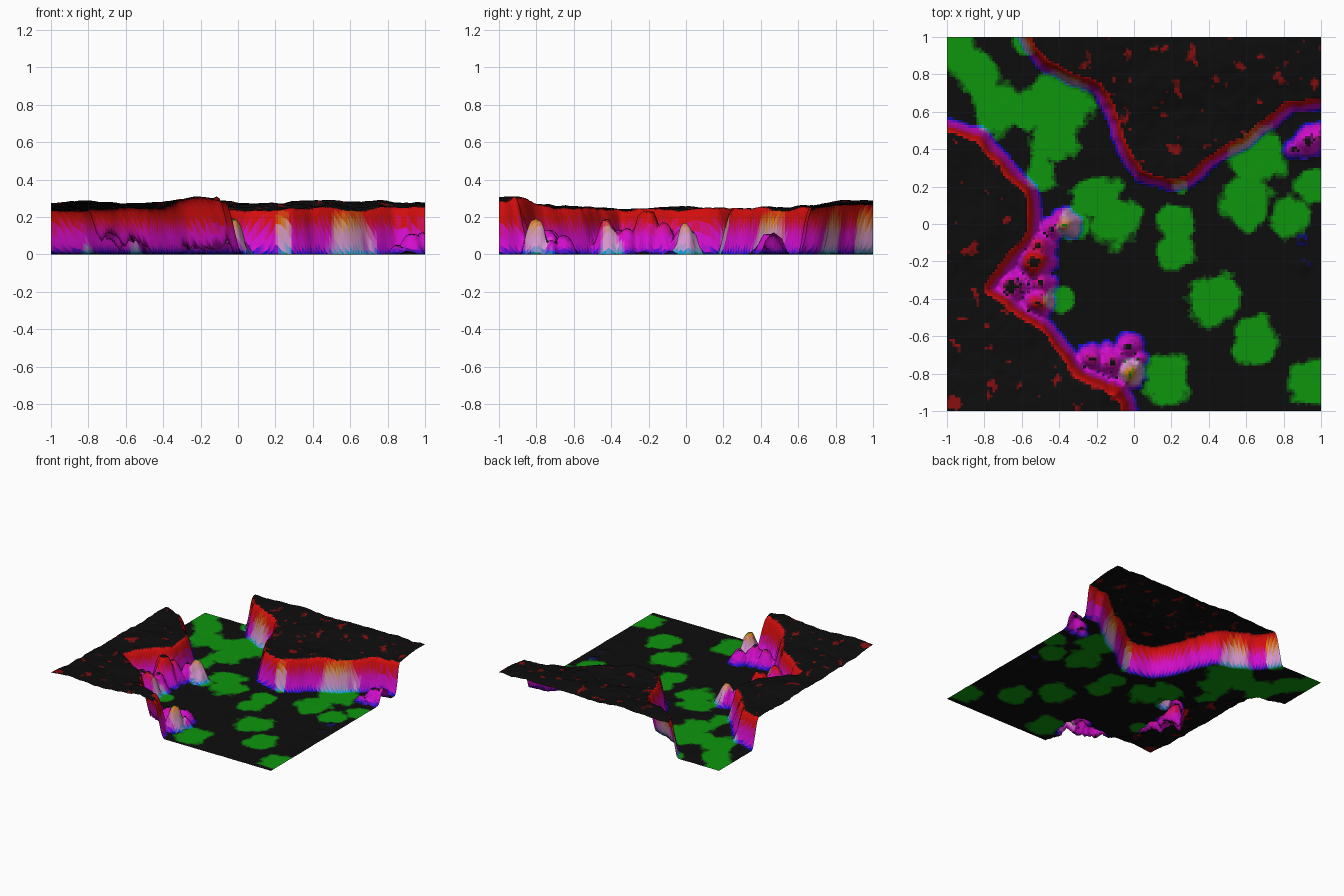
import bpy, math
from mathutils import Vector, noise

if "Cube" in bpy.data.objects:
    bpy.data.objects.remove(bpy.data.objects["Cube"])

N = 140          # grid cells per side

# plateau outlines (mid-line of the cliffs)
WEST = [(-1.5, .53), (-1, .53), (-.82, .48), (-.72, .36), (-.55, .18), (-.52, .08), (-.54, -.08),
        (-.62, -.16), (-.76, -.34), (-.58, -.47), (-.47, -.54), (-.36, -.68), (-.28, -.80),
        (-.16, -.84), (-.05, -.92), (-.02, -1), (-.02, -1.5), (-1.5, -1.5)]
NORTH = [(-.62, 1.5), (-.59, 1), (-.5, .86), (-.36, .78), (-.2, .73), (-.13, .62), (-.07, .4),
         (.03, .26), (.2, .2), (.3, .23), (.45, .36), (.6, .44), (.76, .56), (.84, .62),
         (1, .64), (1.5, .64), (1.5, 1.5)]

# broken ledges and boulders: x, y, radius, height
LEDGES = [(-.37, 0, .09, .17), (-.44, -.03, .08, .13), (-.53, -.2, .12, .23), (-.5, -.12, .1, .17),
          (-.64, -.33, .14, .13), (-.51, -.31, .11, .14), (-.52, -.42, .1, .19), (-.12, -.92, .1, .31),
          (-.02, -.8, .09, .19), (-.12, -.74, .11, .13), (-.03, -.66, .09, .10), (.02, -.72, .06, .08),
          (-.22, -.72, .09, .13), (.93, .44, .1, .11), (.99, .47, .08, .12), (.85, .4, .06, .05),
          (.91, -.22, .05, .02), (.9, -.08, .04, .02)]

# grassy patches: x, y, radius
GRASS = [(-.95, .93, .13), (-.83, .8, .12), (-.72, .62, .15), (-.57, .6, .12), (-.38, .66, .18), (-.42, .47, .14),
         (-.5, .27, .09), (-.2, .14, .14), (-.1, .02, .15), (-.32, 0, .09), (.22, 0, .1),
         (.22, -.15, .11), (.66, .36, .16), (.6, .12, .15), (.83, .03, .12), (.96, .2, .1), (.43, -.4, .15),
         (.64, -.62, .13), (.18, -.82, .14), (.95, -.84, .13), (-.39, -.4, .08), (-.57, .98, .08),
         (-.01, -.8, .08), (.25, .2, .05)]


def fbm(x, y, scale, seed):
    return noise.fractal(Vector((x * scale, y * scale, seed)), 1.0, 2.0, 4)


def smooth(t):
    t = max(0, min(1, t))
    return t * t * (3 - 2 * t)


def signed_distance(x, y, poly):
    best, inside = 9, False
    for (ax, ay), (bx, by) in zip(poly, poly[1:] + poly[:1]):
        dx, dy = bx - ax, by - ay
        t = max(0, min(1, ((x - ax) * dx + (y - ay) * dy) / (dx * dx + dy * dy)))
        best = min(best, math.hypot(x - ax - t * dx, y - ay - t * dy))
        if (ay > y) != (by > y) and x < ax + (y - ay) * dx / dy:
            inside = not inside
    return best if inside else -best


def height(x, y):
    west, north = signed_distance(x, y, WEST), signed_distance(x, y, NORTH)
    d = max(west, north) + .012 * fbm(x, y, 9, 3)
    # plateau tops rise away from the valley
    top = .245 + .022 * fbm(x, y, 3, 7) + .006 * fbm(x, y, 14, 1)
    top += .03 * smooth((abs(y) - .5) / .5)
    top += .035 * math.exp(-((x + .22) ** 2 + (y + .92) ** 2) / .02)
    spread = .045 if west > north else .035
    z = top * smooth((d + spread) / (2 * spread))
    for bx, by, r, h in LEDGES:
        q = math.hypot(x - bx, y - by) / r + .25 * fbm(x, y, 12, 5)
        z = max(z, h * smooth(1.1 - q))
    return max(0, z + .003 * fbm(x, y, 6, 9))


def grass(x, y):
    n = .35 * fbm(x, y, 9, 11)
    return max(smooth((1.1 - math.hypot(x - a, y - b) / r + n) * 3) for a, b, r in GRASS)


# terrain surface
verts = [(2 * i / N - 1, 2 * j / N - 1) for j in range(N + 1) for i in range(N + 1)]
verts = [(x, y, height(x, y)) for x, y in verts]
W = N + 1
faces = [(j * W + i, j * W + i + 1, (j + 1) * W + i + 1, (j + 1) * W + i) for j in range(N) for i in range(N)]
mesh = bpy.data.meshes.new("canyon_terrain")
mesh.from_pydata(verts, [], faces)
mesh.update()
terrain = bpy.data.objects.new("canyon_terrain", mesh)
bpy.context.collection.objects.link(terrain)

# colours: steep rock is red above and magenta below, grass is green, flats are black
slots = {}
for p in mesh.polygons:
    x, y, z = p.center
    steep = smooth((.97 - p.normal.z) / .3)
    r = steep * smooth(z / .05)
    b = steep * smooth((.2 - z) / .12)
    g = grass(x, y) * smooth((.27 - z) / .15)
    if z > .2 and steep < .3:
        r = max(r, .6 * smooth((fbm(x, y, 11, 21) - .45) * 4))
    key = tuple(round(c * 4) for c in (r, g, b))
    if key not in slots:
        m = bpy.data.materials.new("ground_%d%d%d" % key)
        m.diffuse_color = tuple(.004 + s * (k / 4) ** 1.5 for s, k in zip((.65, .3, .6), key)) + (1,)
        m.use_nodes = True
        m.node_tree.nodes["Principled BSDF"].inputs["Base Color"].default_value = m.diffuse_color
        slots[key] = len(mesh.materials)
        mesh.materials.append(m)
    p.material_index = slots[key]
    p.use_smooth = True
